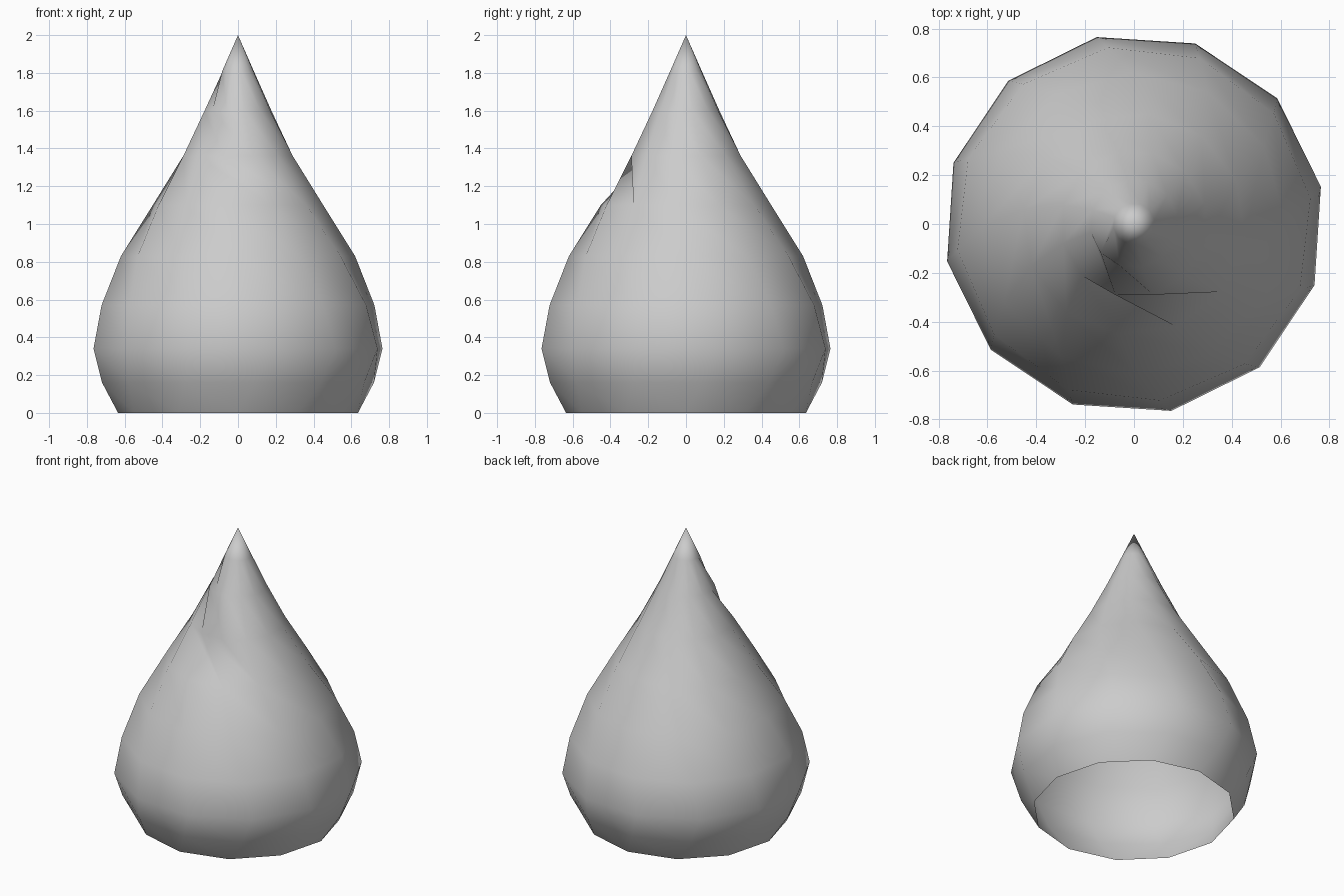
import bpy, bmesh, math

if "Cube" in bpy.data.objects:
    bpy.data.objects.remove(bpy.data.objects["Cube"])

# Teardrop profile: (radius, height) of each ring, below a pointed tip
PROFILE = [(0.635, 0.0), (0.725, 0.16), (0.78, 0.34), (0.73, 0.57), (0.62, 0.83),
           (0.455, 1.1), (0.30, 1.36), (0.18, 1.6), (0.085, 1.81)]
SIDES = 12
TWIST = -2.5          # radians per unit of height

bm = bmesh.new()

# Twisted rings
rings = []
for r, z in PROFILE:
    start = math.pi / 2 + TWIST * z
    rings.append([bm.verts.new((r * math.cos(start + math.tau * j / SIDES),
                                r * math.sin(start + math.tau * j / SIDES), z))
                  for j in range(SIDES)])

# Wall between rings, with the creased seam running down the upper part
for i, (low, high) in enumerate(zip(rings, rings[1:])):
    for j in range(SIDES):
        k = (j + 1) % SIDES
        a, b, c, d = low[j], low[k], high[k], high[j]
        if i >= 5 and j in (0, SIDES - 1):
            bm.faces.new((a, b, d))
            bm.faces.new((b, c, d))
        else:
            bm.faces.new((a, b, c))
            bm.faces.new((a, c, d))

# Pointed tip (the base stays open)
tip = bm.verts.new((0, 0, 2))
for j in range(SIDES):
    bm.faces.new((rings[-1][j], rings[-1][(j + 1) % SIDES], tip))

for f in bm.faces:
    f.smooth = True
mesh = bpy.data.meshes.new("teardrop")
bm.to_mesh(mesh)
bm.free()
bpy.context.collection.objects.link(bpy.data.objects.new("teardrop", mesh))
